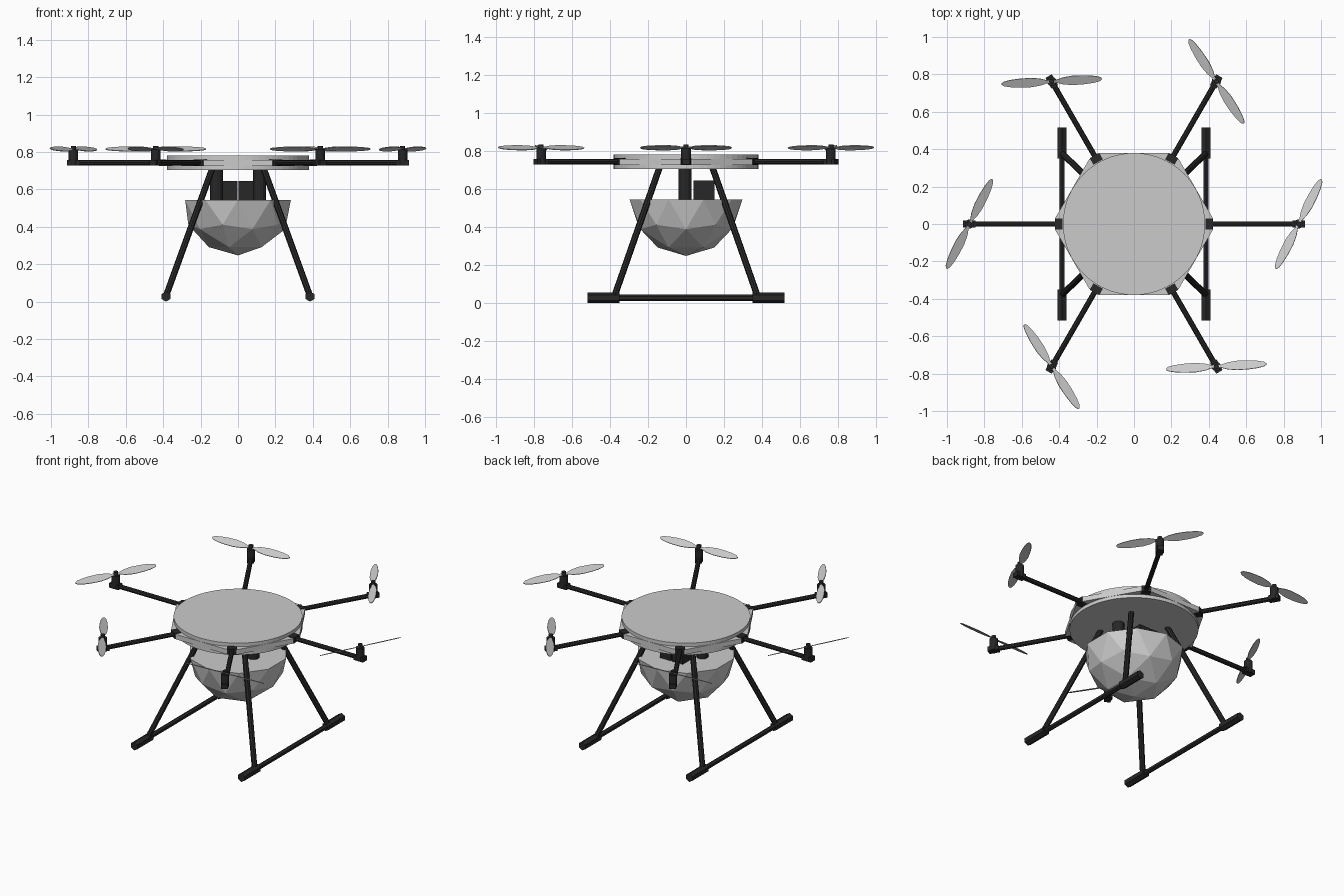
import bpy, bmesh
from math import radians, sin, cos, pi
from mathutils import Vector, Matrix

if "Cube" in bpy.data.objects:
    bpy.data.objects.remove(bpy.data.objects["Cube"])

dark = bpy.data.materials.new("dark_plastic")
dark.diffuse_color = (0.02, 0.02, 0.02, 1)
dark.use_nodes = True
dark.node_tree.nodes["Principled BSDF"].inputs["Base Color"].default_value = dark.diffuse_color


def finish(obj, name, mat=None):
    obj.name = name
    if mat:
        obj.data.materials.append(mat)
    return obj


def tube(name, a, b, r, sides=8, mat=dark):
    """Cylinder running from point a to point b."""
    a, b = Vector(a), Vector(b)
    d = b - a
    bpy.ops.mesh.primitive_cylinder_add(vertices=sides, radius=r, depth=d.length, location=(a + b) / 2)
    obj = bpy.context.object
    obj.rotation_euler = d.to_track_quat('Z', 'Y').to_euler()
    return finish(obj, name, mat)


def box(name, center, size, turn=0.0, mat=dark):
    bpy.ops.mesh.primitive_cube_add(size=1, location=center, rotation=(0, 0, turn))
    obj = bpy.context.object
    obj.scale = size
    return finish(obj, name, mat)


def mesh_object(name, bm, mat=None):
    me = bpy.data.meshes.new(name)
    bmesh.ops.recalc_face_normals(bm, faces=bm.faces)
    bm.to_mesh(me)
    bm.free()
    obj = bpy.data.objects.new(name, me)
    bpy.context.collection.objects.link(obj)
    return finish(obj, name, mat)


def plate(name, outline, z0, z1):
    """Flat outline extruded upward."""
    bm = bmesh.new()
    face = bm.faces.new([bm.verts.new((x, y, z0)) for x, y in outline])
    top = bmesh.ops.extrude_face_region(bm, geom=[face])["geom"]
    bmesh.ops.translate(bm, verts=[v for v in top if isinstance(v, bmesh.types.BMVert)], vec=(0, 0, z1 - z0))
    return mesh_object(name, bm)


# Body: two round covers around a hexagonal plate with clipped corners
tube("top_cover", (0, 0, 0.757), (0, 0, 0.78), 0.38, 64, None)
tube("bottom_cover", (0, 0, 0.703), (0, 0, 0.725), 0.38, 64, None)
outline = []
for i in range(6):
    for s in (-1, 1):
        p = Matrix.Rotation(i * pi / 3, 2) @ Vector((0.42, s * 0.034))
        outline.append(tuple(p))
plate("hex_plate", outline, 0.725, 0.757)


# Two-blade propeller: leaf-shaped blades joined by a narrow root
half = [(0.0, 0.007), (0.025, 0.008), (0.06, 0.02), (0.11, 0.027),
        (0.17, 0.026), (0.22, 0.021), (0.255, 0.013), (0.268, 0.004)]
blade = ([(x, -w) for x, w in half] + [(x, w) for x, w in reversed(half)]
         + [(-x, w) for x, w in half[1:]] + [(-x, -w) for x, w in reversed(half[1:])])

# Six arms with socket, motor and propeller
for i in range(6):
    a = i * pi / 3
    u = Vector((cos(a), sin(a), 0))
    z = Vector((0, 0, 0.743))
    tube(f"arm_{i}", u * 0.38 + z, u * 0.9 + z, 0.0145)
    box(f"arm_socket_{i}", u * 0.403 + z, (0.04, 0.058, 0.036), a)
    box(f"motor_mount_{i}", u * 0.88 + z, (0.066, 0.04, 0.03), a)
    tube(f"motor_{i}", u * 0.88 + Vector((0, 0, 0.73)), u * 0.88 + Vector((0, 0, 0.812)), 0.025, 12)
    tube(f"motor_hub_{i}", u * 0.88 + Vector((0, 0, 0.81)), u * 0.88 + Vector((0, 0, 0.833)), 0.014, 12)
    prop = plate(f"propeller_{i}", blade, -0.002, 0.002)
    prop.matrix_world = (Matrix.Translation(u * 0.88 + Vector((0, 0, 0.816)))
                         @ Matrix.Rotation(a + radians(63), 4, 'Z')
                         @ Matrix.Rotation(radians(-26), 4, 'X'))

# Faceted payload bowl: lower half of a low-poly sphere, closed on top
bm = bmesh.new()
bmesh.ops.create_icosphere(bm, subdivisions=2, radius=0.297)
bmesh.ops.bisect_plane(bm, geom=bm.verts[:] + bm.edges[:] + bm.faces[:], dist=1e-4,
                       plane_co=(0, 0, 0), plane_no=(0, 0, 1), clear_outer=True)
bmesh.ops.holes_fill(bm, edges=[e for e in bm.edges if e.is_boundary])
mesh_object("payload_bowl", bm).location = (0, 0, 0.544)

for side, s in (("left", -1), ("right", 1)):
    # Hanger posts and boxes on top of the bowl
    tube(f"{side}_hanger_post", (s * 0.115, -0.005, 0.54), (s * 0.115, -0.005, 0.705), 0.035, 12)
    box(f"{side}_payload_box", (s * 0.043, 0.095, 0.592), (0.078, 0.112, 0.104))
    # Landing gear: splayed legs and a skid with thicker ends
    x = s * 0.385
    tube(f"{side}_skid", (x, -0.4, 0.027), (x, 0.4, 0.027), 0.016, 6)
    for end, t in (("front", -1), ("back", 1)):
        tube(f"{side}_{end}_leg", (s * 0.138, t * 0.14, 0.71), (x, t * 0.378, 0.03), 0.017)
        tube(f"{side}_{end}_skid_grip", (x, t * 0.35, 0.027), (x, t * 0.517, 0.027), 0.027, 6)
